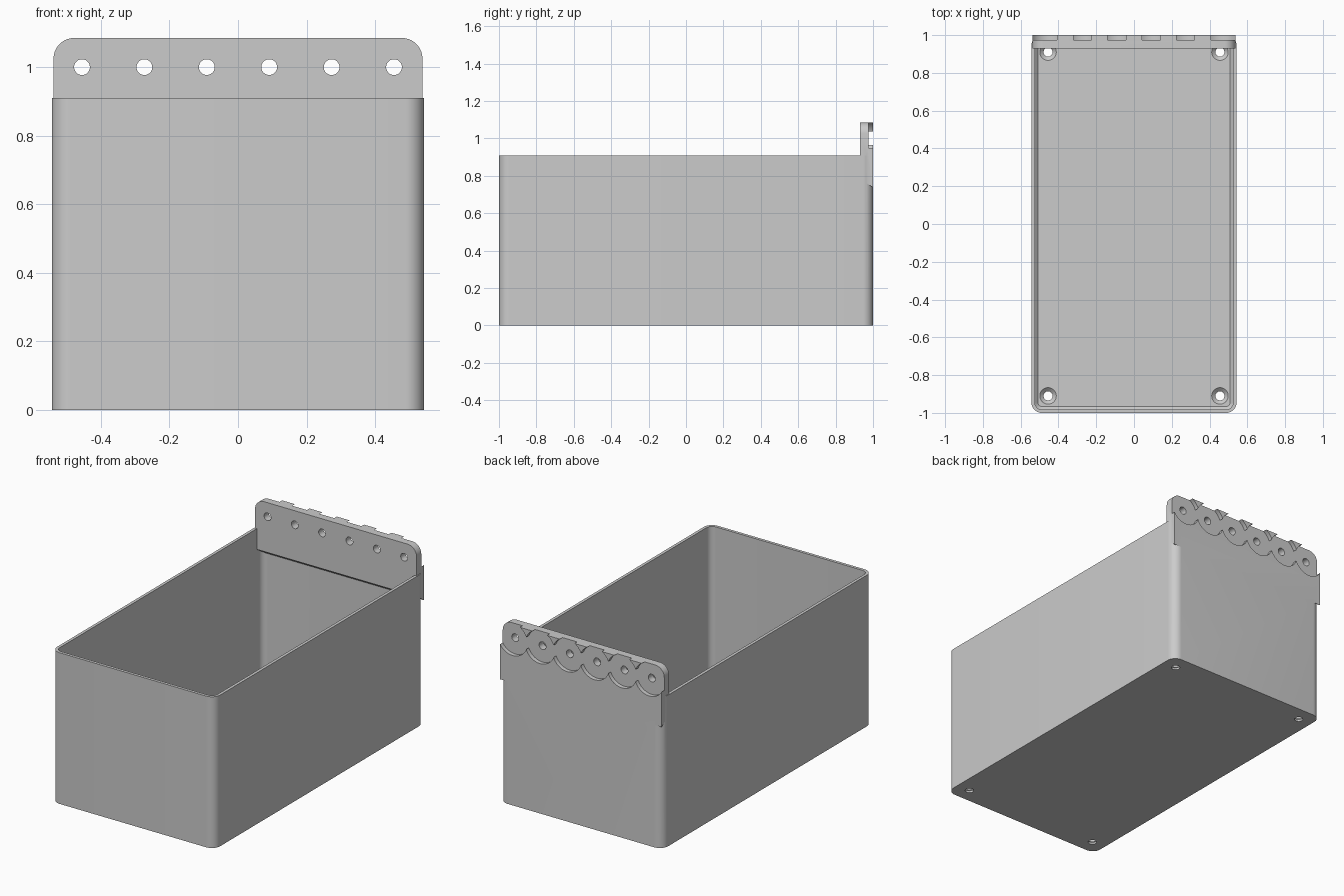
import bpy, bmesh
from math import sin, cos, pi, radians
from mathutils import Matrix

cube = bpy.data.objects.get("Cube")
if cube:
    bpy.data.objects.remove(cube, do_unlink=True)

grey = bpy.data.materials.new("plain grey")
grey.use_nodes = True
grey.diffuse_color = (0.6, 0.6, 0.6, 1)
grey.node_tree.nodes["Principled BSDF"].inputs["Base Color"].default_value = (0.6, 0.6, 0.6, 1)


def finish(name, bm):
    bmesh.ops.recalc_face_normals(bm, faces=bm.faces)
    mesh = bpy.data.meshes.new(name)
    bm.to_mesh(mesh)
    bm.free()
    mesh.materials.append(grey)
    ob = bpy.data.objects.new(name, mesh)
    bpy.context.collection.objects.link(ob)
    return ob


def rounded(hx, hy, r, steps=10):
    """Outline of a rounded rectangle centred on the origin."""
    pts = []
    for k, (sx, sy) in enumerate([(1, 1), (-1, 1), (-1, -1), (1, -1)]):
        for i in range(steps + 1):
            a = (k + i / steps) * pi / 2
            pts.append((sx * (hx - r) + r * cos(a), sy * (hy - r) + r * sin(a)))
    return pts


def loft(name, rings):
    """Solid through stacked (outline, z) rings of equal point count."""
    bm = bmesh.new()
    loops = [[bm.verts.new((x, y, z)) for x, y in pts] for pts, z in rings]
    n = len(loops[0])
    for a, b in zip(loops, loops[1:]):
        for i in range(n):
            j = (i + 1) % n
            bm.faces.new((a[i], a[j], b[j], b[i]))
    bm.faces.new(loops[0])
    bm.faces.new(loops[-1])
    return finish(name, bm)


def cone(name, loc, r1, r2, depth, along_y=False, segments=32):
    bm = bmesh.new()
    turn = Matrix.Rotation(radians(-90 if along_y else 0), 4, "X")
    bmesh.ops.create_cone(bm, cap_ends=True, segments=segments, radius1=r1, radius2=r2,
                          depth=depth, matrix=Matrix.Translation(loc) @ turn)
    return finish(name, bm)


def combine(ob, other, operation):
    """Apply a boolean and remove the second solid."""
    mod = ob.modifiers.new("cut", "BOOLEAN")
    mod.operation, mod.solver, mod.object = operation, "EXACT", other
    bpy.context.view_layer.objects.active = ob
    bpy.ops.object.modifier_apply(modifier=mod.name)
    bpy.data.objects.remove(other, do_unlink=True)


HX, HY, TOP = 0.543, 1.0, 0.91
WALL, FLOOR, R = 0.018, 0.03, 0.055

# Bin shell with a small bevel around the floor
outer = rounded(HX, HY, R)
bin_body = loft("bin", [(outer, 0), (outer, TOP)])
inner = rounded(HX - WALL, HY - WALL, R - WALL)
foot = rounded(HX - 0.034, HY - 0.034, R - 0.034)
combine(bin_body, loft("cavity", [(foot, FLOOR), (inner, FLOOR + 0.016), (inner, TOP + 0.1)]),
        "DIFFERENCE")

# Hanging plate on the back: rounded top corners, sloping underside
FRONT, PLATE_X, PLATE_TOP = 0.93, 0.538, 1.085
bm = bmesh.new()
arch = [(x, z + PLATE_TOP - 0.2) for x, z in rounded(PLATE_X, 0.2, 0.06) if z > 0]
loops = []
for y, low in ((FRONT, 0.785), (HY, 0.737)):
    pts = arch + [(-PLATE_X, low), (PLATE_X, low)]
    loops.append([bm.verts.new((x, y, z)) for x, z in pts])
    bm.faces.new(loops[-1])
for i in range(len(pts)):
    j = (i + 1) % len(pts)
    bm.faces.new((loops[0][i], loops[0][j], loops[1][j], loops[1][i]))
combine(bin_body, finish("hanging_plate", bm), "UNION")

# Six hanging holes, each with a round recess behind
for i in range(6):
    x = (i - 2.5) * 0.182
    combine(bin_body, cone("recess", (x, HY + 0.025, 1.0), 0.098, 0.098, 0.1, True, 64), "DIFFERENCE")
    combine(bin_body, cone("hole", (x, HY, 1.0), 0.023, 0.023, 0.4, True), "DIFFERENCE")

# Countersunk screw holes in the floor corners
for sx in (-1, 1):
    for sy in (-1, 1):
        at = (sx * 0.455, sy * 0.91)
        combine(bin_body, cone("screw", (*at, 0), 0.024, 0.024, 0.2), "DIFFERENCE")
        combine(bin_body, cone("sink", (*at, FLOOR - 0.009), 0.022, 0.046, 0.022), "DIFFERENCE")

bpy.ops.object.select_all(action="DESELECT")
bin_body.select_set(True)
bpy.context.view_layer.objects.active = bin_body
bpy.ops.object.shade_smooth_by_angle(angle=radians(30))
